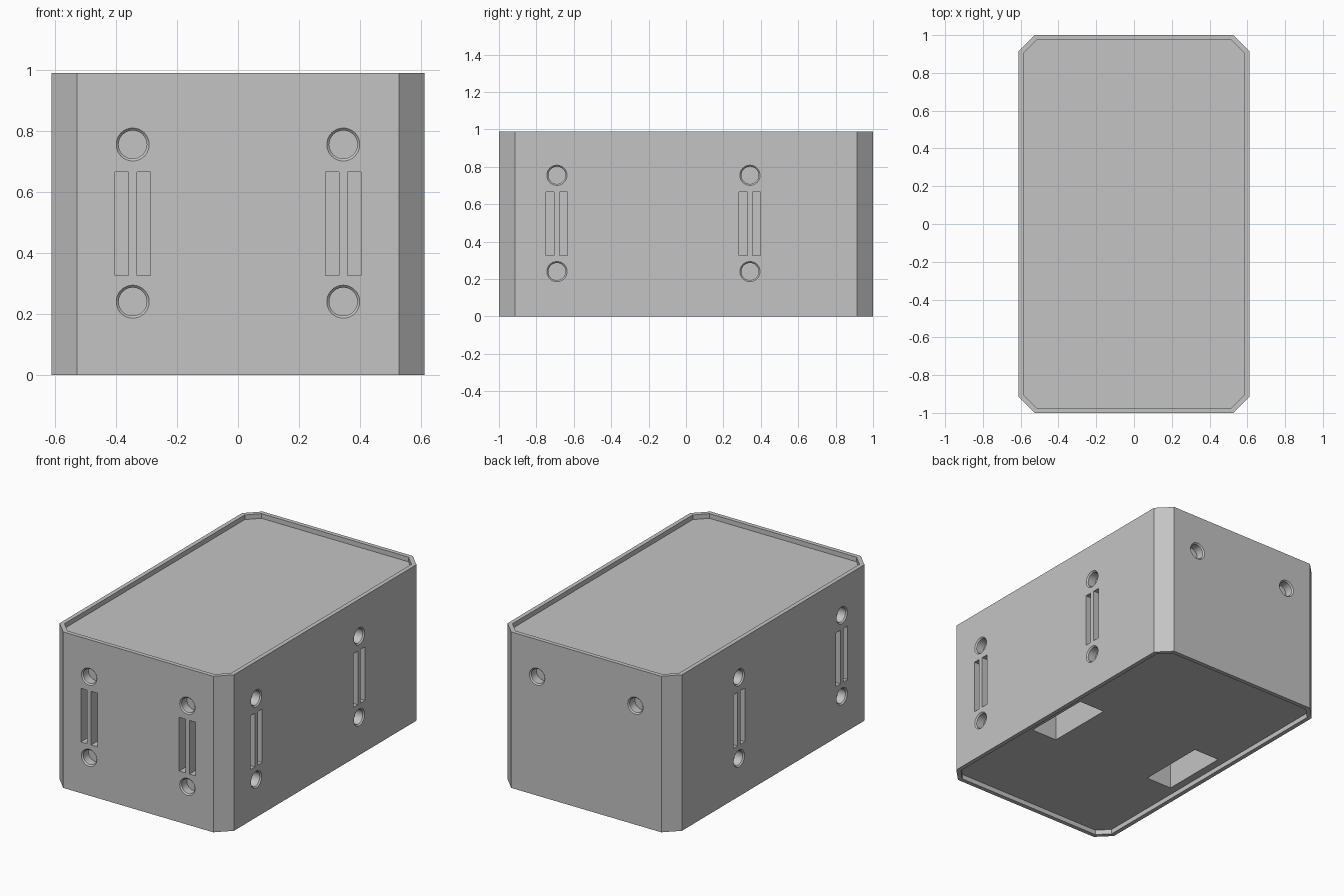
import bpy, bmesh
from math import pi, cos, sin
from mathutils import Matrix, Vector

cube = bpy.data.objects.get("Cube")
if cube:
    bpy.data.objects.remove(cube)

HALF_X, HALF_Y, HEIGHT = 0.612, 1.0, 0.99
CHAMFER, RIM, RECESS = 0.085, 0.027, 0.03

grey = bpy.data.materials.new("plain grey")
grey.use_nodes = True
colour = (0.55, 0.55, 0.55, 1)
grey.diffuse_color = colour
grey.node_tree.nodes["Principled BSDF"].inputs["Base Color"].default_value = colour


def loft(bm, rings):
    """Skin a stack of closed rings and cap both ends."""
    rows = [[bm.verts.new(p) for p in ring] for ring in rings]
    n = len(rows[0])
    for low, high in zip(rows, rows[1:]):
        for i in range(n):
            j = (i + 1) % n
            bm.faces.new((low[i], low[j], high[j], high[i]))
    bm.faces.new(rows[0][::-1])
    bm.faces.new(rows[-1])


def octagon(inset, z):
    """Rectangle outline with cut corners, offset evenly inward."""
    x, y = HALF_X - inset, HALF_Y - inset
    c = CHAMFER - inset * 0.586
    return [Vector(p + (z,)) for p in (
        (x, c - y), (x, y - c), (x - c, y), (c - x, y),
        (-x, y - c), (-x, c - y), (c - x, -y), (x - c, -y))]


def box(bm, centre, size, frame=Matrix()):
    place = frame @ Matrix.Translation(centre) @ Matrix.Diagonal((*size, 1))
    bmesh.ops.create_cube(bm, size=1, matrix=place)


def hole(bm, frame, u, z):
    """Round blind hole with a bevelled mouth; local -y points out of the wall."""
    rings = []
    for r, depth in ((0.054, -0.02), (0.054, 0), (0.046, 0.008), (0.046, 0.06)):
        rings.append([frame @ Vector((u + r * cos(a), depth, z + r * sin(a)))
                      for a in (2 * pi * k / 48 for k in range(48))])
    loft(bm, rings)


def slots(bm, frame, u):
    """Pair of upright strap slots."""
    for side in (-1, 1):
        box(bm, (u + side * 0.036, 0.04, 0.495), (0.043, 0.12, 0.34), frame)


def finish(bm, name):
    bmesh.ops.recalc_face_normals(bm, faces=bm.faces)
    mesh = bpy.data.meshes.new(name)
    bm.to_mesh(mesh)
    bm.free()
    mesh.materials.append(grey)
    obj = bpy.data.objects.new(name, mesh)
    bpy.context.collection.objects.link(obj)
    return obj


# Main block
bm = bmesh.new()
loft(bm, [octagon(0, 0), octagon(0, HEIGHT)])
body = finish(bm, "box_body")

# Shallow trays inside the top and bottom rims
trays = bmesh.new()
loft(trays, [octagon(RIM, HEIGHT - RECESS), octagon(RIM, HEIGHT + 0.1)])
loft(trays, [octagon(RIM, -0.1), octagon(RIM, RECESS)])

# Two deep pockets in the underside
pockets = bmesh.new()
for side in (-1, 1):
    box(pockets, (side * 0.445, -0.08, 0.17), (0.18, 0.44, 0.32))

# Wall frames: local x runs along the wall, local y goes into it
front = Matrix.Translation((0, -HALF_Y, 0))
back = Matrix.Rotation(pi, 4, "Z") @ front
left = Matrix.Translation((HALF_X, 0, 0)) @ Matrix.Rotation(pi / 2, 4, "Z")
right = Matrix.Translation((-HALF_X, 0, 0)) @ Matrix.Rotation(-pi / 2, 4, "Z")

# Fixing holes and strap slots
fixings = bmesh.new()
for frame, places in ((front, (-0.345, 0.345)), (left, (-0.69, 0.342)),
                      (right, (0.69, -0.342))):
    for u in places:
        slots(fixings, frame, u)
        for z in (0.24, 0.755):
            hole(fixings, frame, u, z)
for u in (-0.345, 0.345):
    hole(fixings, back, u, 0.755)

# Cut everything out of the block
bpy.context.view_layer.objects.active = body
for cut_bm, name in ((trays, "tray_cutter"), (pockets, "pocket_cutter"),
                     (fixings, "fixing_cutter")):
    cutter = finish(cut_bm, name)
    cutter.hide_render = True
    mod = body.modifiers.new(name, "BOOLEAN")
    mod.operation, mod.solver, mod.object = "DIFFERENCE", "EXACT", cutter
    bpy.ops.object.modifier_apply(modifier=name)
    bpy.data.objects.remove(cutter)

bpy.ops.object.select_all(action="DESELECT")
body.select_set(True)
bpy.ops.object.shade_smooth_by_angle(angle=pi / 6)
